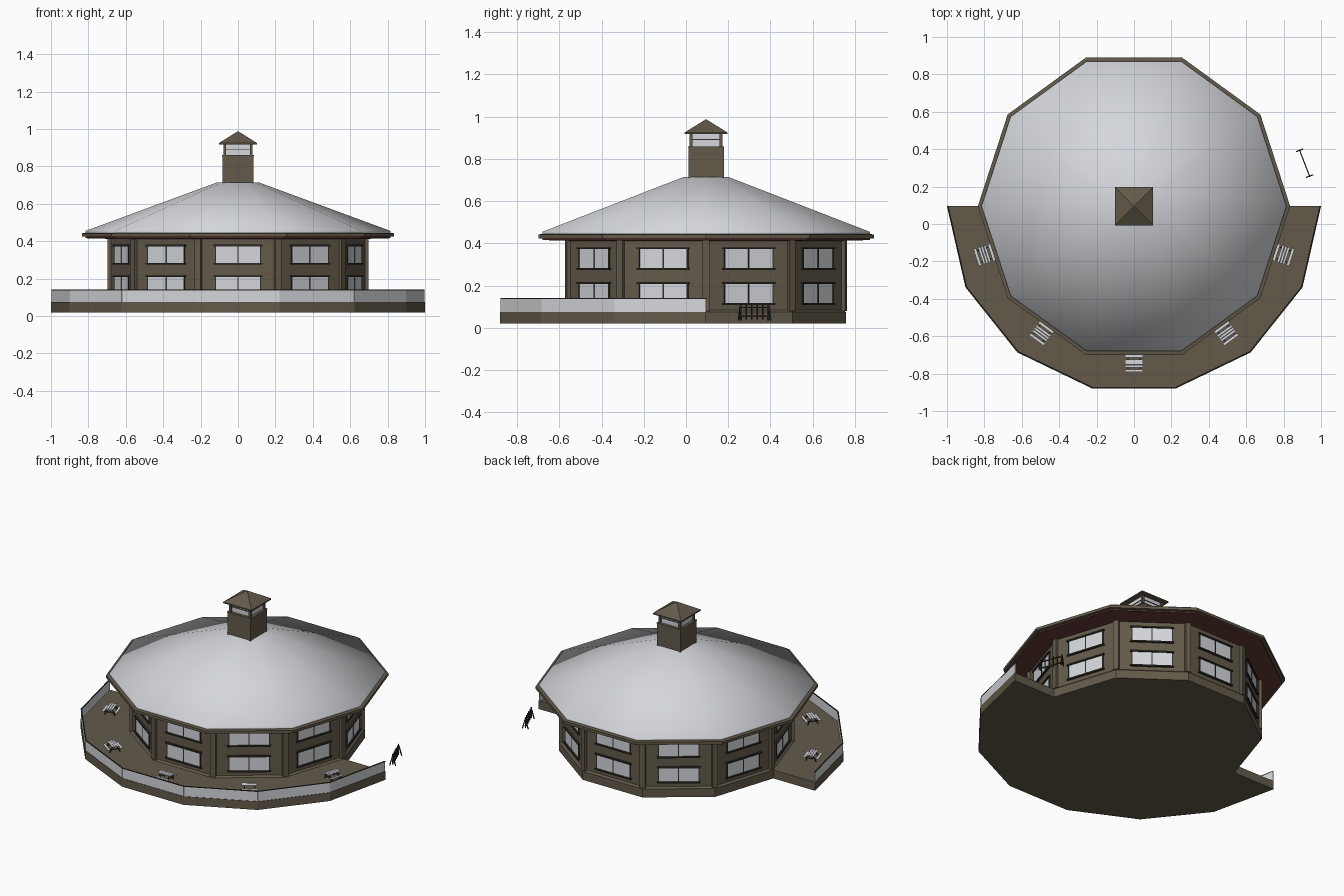
import bpy, bmesh, math
from mathutils import Matrix, Vector

if "Cube" in bpy.data.objects:
    bpy.data.objects.remove(bpy.data.objects["Cube"])

CY = 0.095                      # centre of the round building
CENTRE = Matrix.Translation((0, CY, 0))


def material(name, rgb):
    m = bpy.data.materials.new(name)
    m.diffuse_color = (*rgb, 1)
    m.use_nodes = True
    m.node_tree.nodes["Principled BSDF"].inputs["Base Color"].default_value = m.diffuse_color
    return m


BROWN = material("brown_wood", (0.125, 0.103, 0.068))
GREY = material("pale_grey", (0.66, 0.68, 0.71))
RED = material("red_soffit", (0.13, 0.045, 0.038))
DARK = material("dark_trim", (0.03, 0.027, 0.02))


def finish(name, bm, mats, smooth=None):
    bmesh.ops.recalc_face_normals(bm, faces=bm.faces)
    me = bpy.data.meshes.new(name)
    bm.to_mesh(me)
    bm.free()
    for m in mats:
        me.materials.append(m)
    ob = bpy.data.objects.new(name, me)
    bpy.context.collection.objects.link(ob)
    if smooth:
        me.shade_smooth()
        if smooth < 180:
            bpy.context.view_layer.objects.active = ob
            ob.select_set(True)
            bpy.ops.object.shade_smooth_by_angle(angle=math.radians(smooth))
            ob.select_set(False)
    return ob


def box(bm, m, centre, size, mat=0):
    """Add a box in the local frame m."""
    r = bmesh.ops.create_cube(bm, size=1, matrix=m @ Matrix.Translation(centre)
                              @ Matrix.Diagonal((*size, 1)))
    for f in {f for v in r["verts"] for f in v.link_faces}:
        f.material_index = mat


def bar(bm, m, a, b, t):
    """Add a square bar of thickness t from a to b."""
    a, b = Vector(a), Vector(b)
    q = (b - a).to_track_quat('Z', 'Y').to_matrix().to_4x4()
    box(bm, m @ Matrix.Translation((a + b) / 2) @ q, (0, 0, 0), (t, t, (b - a).length))


def lathe(name, profile, mats, n=10, smooth=None, rule=None):
    """Ten-sided solid from (radius, height) rings, capped at both ends."""
    bm = bmesh.new()
    rings = [[bm.verts.new((r * math.cos(2 * math.pi * i / n),
                            CY + r * math.sin(2 * math.pi * i / n), z))
              for i in range(n)] for r, z in profile]
    for lo, hi in zip(rings, rings[1:]):
        for i in range(n):
            j = (i + 1) % n
            bm.faces.new((lo[i], lo[j], hi[j], hi[i]))
    bm.faces.new(rings[0])
    bm.faces.new(rings[-1])
    bm.normal_update()
    if rule:
        for f in bm.faces:
            f.material_index = rule(f)
    return finish(name, bm, mats, smooth)


def frame(deg):
    """Local frame at the building centre: x outward, y along the wall."""
    return CENTRE @ Matrix.Rotation(math.radians(deg), 4, 'Z')


# Building body
lathe("foundation", [(0.697, 0.02), (0.697, 0.075), (0.685, 0.085)], [BROWN])
lathe("walls", [(0.685, 0.08), (0.685, 0.43)], [BROWN])

# Roof: red soffit, wooden fascia, broad pale cone with flat top
lathe("eaves", [(0.67, 0.412), (0.815, 0.416), (0.815, 0.424), (0.835, 0.424), (0.835, 0.442),
                (0.81, 0.446)], [BROWN, RED],
      rule=lambda f: 1 if f.calc_center_median().z < 0.422 else 0)
lathe("roof", [(0.815, 0.44), (0.815, 0.455), (0.11, 0.715)], [GREY], smooth=180)

# Corner columns
bm = bmesh.new()
for i in range(10):
    box(bm, frame(36 * i), (0.684, 0, 0.248), (0.026, 0.034, 0.335))
finish("corner_columns", bm, [BROWN])

# Two rows of double windows on each wall
glass, trim = bmesh.new(), bmesh.new()
WALL = 0.685 * math.cos(math.pi / 10)
for i in range(10):
    m = frame(18 + 36 * i)
    for z in (0.163, 0.328):
        box(glass, m, (WALL, 0, z), (0.008, 0.234, 0.09))
        for y in (-0.12, 0, 0.12):
            box(trim, m, (WALL + 0.002, y, z), (0.008, 0.006, 0.096))
        for s in (-1, 1):
            box(trim, m, (WALL + 0.004, 0, z + s * 0.049), (0.016, 0.26, 0.009))
finish("window_glass", glass, [GREY])
finish("window_frames", trim, [DARK])

# Deck: half of a fourteen-sided ring in front of the building
outer = [Vector((math.cos(-math.pi * k / 7), CY + math.sin(-math.pi * k / 7), 0))
         for k in range(8)]
inner = [Vector((0.68 * math.cos(-math.pi * k / 5), CY + 0.68 * math.sin(-math.pi * k / 5), 0))
         for k in range(6)]
bm = bmesh.new()
deck = bm.faces.new([bm.verts.new((p.x, p.y, 0.02)) for p in outer + inner[::-1]])
ext = bmesh.ops.extrude_face_region(bm, geom=[deck], use_keep_orig=True)
bmesh.ops.translate(bm, vec=(0, 0, 0.055),
                    verts=[e for e in ext["geom"] if isinstance(e, bmesh.types.BMVert)])
finish("deck", bm, [BROWN])

# Railing: pale panels with a thin dark top rail
panels, rails = bmesh.new(), bmesh.new()
for a, b in zip(outer, outer[1:]):
    mid, d = (a + b) / 2, b - a
    m = Matrix.Translation(mid) @ Matrix.Rotation(math.atan2(d.y, d.x), 4, 'Z')
    box(panels, m, (0, -0.005, 0.106), (d.length - 0.002, 0.005, 0.064))
    box(rails, m, (0, -0.005, 0.139), (d.length - 0.002, 0.007, 0.004))
finish("railing_panels", panels, [GREY])
finish("railing_top", rails, [DARK])

# Picnic tables, one opposite each front wall
tops, legs = bmesh.new(), bmesh.new()
for i in range(5):
    m = frame(-162 + 36 * i) @ Matrix.Translation((0.84, 0, 0.075))
    for x in (-0.015, 0, 0.015):
        box(tops, m, (x, 0, 0.04), (0.013, 0.095, 0.004))
    for s in (-1, 1):
        box(tops, m, (s * 0.04, 0, 0.023), (0.015, 0.095, 0.004))
        y = s * 0.032
        bar(legs, m, (-0.032, y, 0), (-0.012, y, 0.038), 0.005)
        bar(legs, m, (0.032, y, 0), (0.012, y, 0.038), 0.005)
        bar(legs, m, (-0.045, y, 0.019), (0.045, y, 0.019), 0.005)
finish("table_planks", tops, [GREY])
finish("table_legs", legs, [DARK])

# Bicycle rack beside the building
bm = bmesh.new()
m = (Matrix.Translation((0.912, 0.325, 0.035))
     @ Matrix.Rotation(math.radians(21), 4, 'Z'))
for z in (0.02, 0.062):
    bar(bm, m, (0, -0.078, z), (0, 0.078, z), 0.006)
for k in range(6):
    y = -0.07 + 0.028 * k
    bar(bm, m, (0, y, 0.005), (0, y, 0.075), 0.006)
for y in (-0.074, 0.074):
    for s in (-1, 1):
        bar(bm, m, (s * 0.018, y, 0), (0, y, 0.065), 0.006)
finish("bicycle_rack", bm, [DARK])

# Roof tower with glazed lantern and pyramid cap
bm = bmesh.new()
box(bm, CENTRE, (0, 0, 0.775), (0.168, 0.168, 0.16))
box(bm, CENTRE, (0, 0, 0.857), (0.172, 0.172, 0.006))
for sx in (-1, 1):
    for sy in (-1, 1):
        box(bm, CENTRE, (sx * 0.071, sy * 0.071, 0.89), (0.014, 0.014, 0.07))
finish("tower", bm, [BROWN])
bm = bmesh.new()
box(bm, CENTRE, (0, 0, 0.888), (0.136, 0.136, 0.064))
finish("lantern_glass", bm, [GREY])
bm = bmesh.new()
for s in (-1, 1):
    box(bm, CENTRE, (s * 0.069, 0, 0.892), (0.004, 0.13, 0.004))
    box(bm, CENTRE, (0, s * 0.069, 0.892), (0.13, 0.004, 0.004))
finish("lantern_bars", bm, [DARK])
bm = bmesh.new()
h = 0.102
for z0, z1, r0, r1 in ((0.917, 0.925, h, h), (0.925, 0.987, h, 0.002)):
    bmesh.ops.create_cone(bm, cap_ends=True, segments=4, radius1=r0 * math.sqrt(2),
                          radius2=r1 * math.sqrt(2), depth=z1 - z0,
                          matrix=CENTRE @ Matrix.Translation((0, 0, (z0 + z1) / 2))
                          @ Matrix.Rotation(math.pi / 4, 4, 'Z'))
finish("tower_cap", bm, [BROWN])
